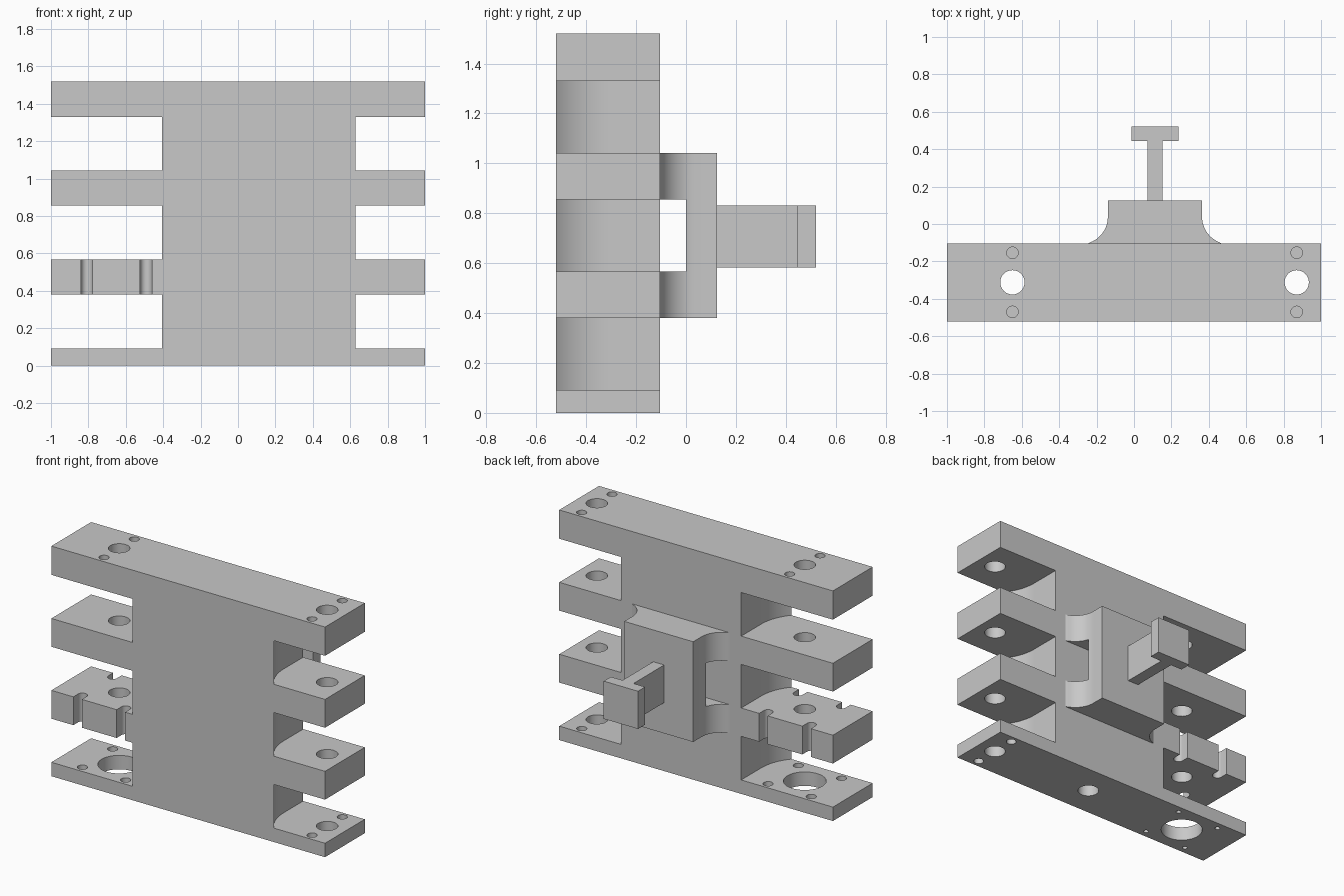
import bpy, bmesh, math

if "Cube" in bpy.data.objects:
    bpy.data.objects.remove(bpy.data.objects["Cube"])

grey = bpy.data.materials.new("plain_grey")
grey.diffuse_color = (0.58, 0.58, 0.58, 1)
grey.use_nodes = True
grey.node_tree.nodes["Principled BSDF"].inputs["Base Color"].default_value = grey.diffuse_color

Y0, Y1 = -0.52, -0.105              # front and back of the plate body
HY = -0.312                         # hole line
LX, RX = -0.65, 0.87                # left and right hole centres
LEVELS = [(0.0, 0.092), (0.38, 0.567), (0.855, 1.042), (1.33, 1.52)]


def prism(name, pts, z0, z1):
    """Extrude an XY outline from z0 to z1."""
    bm = bmesh.new()
    face = bm.faces.new([bm.verts.new((x, y, z0)) for x, y in pts])
    top = bmesh.ops.extrude_face_region(bm, geom=[face])["geom"]
    bmesh.ops.translate(bm, vec=(0, 0, z1 - z0),
                        verts=[v for v in top if isinstance(v, bmesh.types.BMVert)])
    bmesh.ops.recalc_face_normals(bm, faces=bm.faces)
    me = bpy.data.meshes.new(name)
    bm.to_mesh(me)
    bm.free()
    me.materials.append(grey)
    ob = bpy.data.objects.new(name, me)
    bpy.context.collection.objects.link(ob)
    return ob


def box(name, x0, x1, y0, y1, z0, z1):
    return prism(name, [(x0, y0), (x1, y0), (x1, y1), (x0, y1)], z0, z1)


def arc(cx, cy, r, a0, a1, n):
    angles = [math.radians(a0 + (a1 - a0) * i / n) for i in range(n + 1)]
    return [(cx + r * math.cos(a), cy + r * math.sin(a)) for a in angles]


def hole(x, y, r, z0, z1, n=32):
    return prism("hole_cutter", arc(x, y, r, 0, 360, n)[:-1], z0, z1)


def cut(ob, cutters):
    """Subtract the cutters one by one, then remove them."""
    for c in cutters:
        c.hide_render = True
        m = ob.modifiers.new("cut", 'BOOLEAN')
        m.operation, m.solver, m.object = 'DIFFERENCE', 'EXACT', c
    dg = bpy.context.evaluated_depsgraph_get()
    me = bpy.data.meshes.new_from_object(ob.evaluated_get(dg))
    ob.modifiers.clear()
    ob.data = me
    for c in cutters:
        bpy.data.objects.remove(c)


def smooth(ob):
    bpy.ops.object.select_all(action='DESELECT')
    ob.select_set(True)
    bpy.context.view_layer.objects.active = ob
    bpy.ops.object.shade_smooth_by_angle(angle=math.radians(25))


# Plate body with round-ended slots between the four shelf levels
body = box("shelf_body", -1, 1, Y0, Y1, 0, LEVELS[-1][1])
cutters = []
for cx, side in ((LX, 1), (RX, -1)):
    outline = [(0.32, 0.4)] + arc(0, 0, 0.32, 0, -60, 16) + [(-0.6, -0.277), (-0.6, 0.4)]
    outline = [(cx + side * x, HY + y) for x, y in outline]
    for lower, upper in zip(LEVELS, LEVELS[1:]):
        cutters.append(prism("slot_cutter", outline, lower[1], upper[0]))
cut(body, cutters)

# Main shaft holes, wide bottom-left opening, blind hole under the centre
cutters = [hole(LX, HY, 0.128, -0.1, 0.2, 48), hole(LX, HY, 0.065, 0.3, 1.6),
           hole(RX, HY, 0.065, -0.1, 1.6), hole(0.11, HY, 0.065, -0.1, 0.38)]
for d in (-0.158, 0.158):
    # Blind screw holes in the top, through holes bottom right
    for cx in (LX, RX):
        cutters.append(hole(cx, HY + d, 0.031, 1.40, 1.6, 20))
    cutters.append(hole(RX, HY + d, 0.031, -0.1, 0.2, 20))
    for e in (-0.158, 0.158):
        # Stepped screw holes around the wide opening
        cutters.append(hole(LX + e, HY + d, 0.016, -0.1, 0.05, 16))
        cutters.append(hole(LX + e, HY + d, 0.031, 0.045, 0.2, 20))
        # Open notches in the left shelf above it
        s = 1 if d > 0 else -1
        pts = [(x, HY + d + s * y) for x, y in
               arc(LX + e, 0, 0.031, 180, 360, 12) + [(LX + e + 0.031, 0.2), (LX + e - 0.031, 0.2)]]
        cutters.append(prism("notch_cutter", pts, 0.33, 0.62))
cut(body, cutters)
smooth(body)

# Rear bracket with flared base and a window behind the body
CX = 0.112
half = [(0.252, 0.125)] + arc(0.252 + 0.146, 0.038, 0.146, 180, 254, 14)
half[-1] = (half[-1][0], Y1)
outline = [(CX + x, y) for x, y in half] + [(CX - x, y) for x, y in reversed(half)]
bracket = prism("rear_bracket", outline, 0.38, 1.042)
cut(bracket, [box("window_cutter", -0.6, 0.8, -0.3, 0.0, 0.567, 0.855)])
smooth(bracket)

# T-shaped rail on the bracket
a, b, y, e = 0.04, 0.125, 0.445, 0.52
prism("t_rail", [(CX - a, 0.125), (CX + a, 0.125), (CX + a, y), (CX + b, y),
                 (CX + b, e), (CX - b, e), (CX - b, y), (CX - a, y)], 0.583, 0.832)
